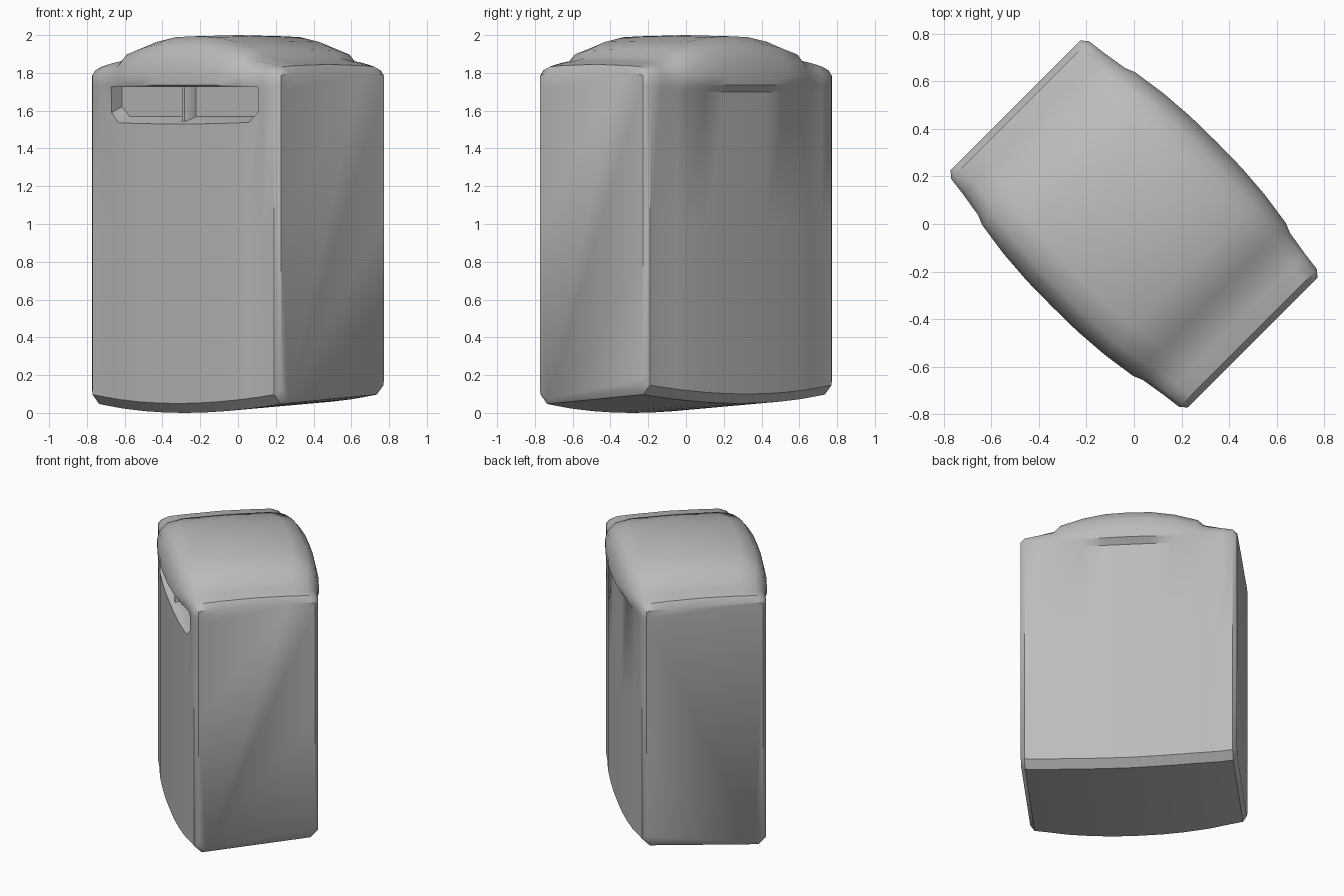
import bpy, bmesh, math

default = bpy.data.objects.get("Cube")
if default:
    bpy.data.objects.remove(default, do_unlink=True)

grey = bpy.data.materials.new("grey_plastic")
grey.use_nodes = True
colour = (0.5, 0.5, 0.5, 1)
grey.diffuse_color = colour
grey.node_tree.nodes["Principled BSDF"].inputs["Base Color"].default_value = colour
TURN = -math.pi / 4


def loft(name, rings):
    """Skin closed rings of equal length and cap both ends."""
    bm = bmesh.new()
    loops = [[bm.verts.new(p) for p in ring] for ring in rings]
    for a, b in zip(loops, loops[1:]):
        for i in range(len(a)):
            j = (i + 1) % len(a)
            bm.faces.new((a[i], a[j], b[j], b[i]))
    bm.faces.new(loops[0])
    bm.faces.new(loops[-1])
    bmesh.ops.recalc_face_normals(bm, faces=bm.faces)
    mesh = bpy.data.meshes.new(name)
    bm.to_mesh(mesh)
    bm.free()
    obj = bpy.data.objects.new(name, mesh)
    bpy.context.collection.objects.link(obj)
    obj.rotation_euler.z = TURN
    mesh.materials.append(grey)
    return obj


def activate(obj):
    bpy.ops.object.select_all(action="DESELECT")
    obj.select_set(True)
    bpy.context.view_layer.objects.active = obj


# Cross-section of the bin at one station along its length
def section(u, wall, hood, top, inset):
    low = 0.05 * min(1, abs(u) / 0.7) ** 2 + inset
    left = [(-wall + 0.05, low), (-wall, low + 0.05), (-wall, 1.0), (-wall, 1.70),
            (-hood, 1.735), (-hood, 1.785), (-hood + 0.02, 1.785 + (top - 1.785) * 0.45),
            (-hood + 0.07, 1.785 + (top - 1.785) * 0.8), (-hood + 0.17, top - 0.006)]
    right = [(-v, z + (0.05 if z < 0.5 else 0)) for v, z in reversed(left)]
    return [(u, v, z) for v, z in left + [(0, top)] + right]


# Half of the length: station, wall half width, hood half width, crown height, inset
half = [(0, 0.45, 0.49, 2.0, 0), (0.15, 0.45, 0.488, 1.995, 0), (0.30, 0.445, 0.477, 1.97, 0),
        (0.45, 0.435, 0.455, 1.925, 0), (0.49, 0.43, 0.438, 1.885, 0),
        (0.60, 0.415, 0.42, 1.865, 0), (0.68, 0.41, 0.41, 1.845, 0),
        (0.707, 0.385, 0.385, 1.80, 0.025)]
stations = [(-s[0],) + s[1:] for s in reversed(half[1:])] + half
body = loft("bin_body", [section(*s) for s in stations])

# Recessed opening under the hood, with a sloping lower ledge
def opening(u, z_low):
    return [(u, -0.60, z_low), (u, -0.60, 1.725), (u, -0.35, 1.725), (u, -0.35, z_low + 0.10)]


cutter = loft("opening_cutter", [opening(-0.52, 1.52), opening(-0.46, 1.47),
                                 opening(0.51, 1.47), opening(0.57, 1.52)])
cutter.hide_render = True
cut = body.modifiers.new("opening", "BOOLEAN")
cut.operation = "DIFFERENCE"
cut.solver = "EXACT"
cut.object = cutter
activate(body)
bpy.ops.object.modifier_apply(modifier="opening")
bpy.data.objects.remove(cutter, do_unlink=True)
bpy.ops.object.shade_smooth_by_angle(angle=math.radians(38))

# Slim upright dividing the opening in two
divider = loft("opening_divider", [[(u, -y, 1.50), (u, -y, 1.74), (u, -0.33, 1.74), (u, -0.33, 1.50)]
                                   for u, y in ((-0.015, 0.39), (0.0, 0.42), (0.02, 0.42), (0.035, 0.39))])
activate(divider)
bpy.ops.object.shade_smooth_by_angle(angle=math.radians(38))
